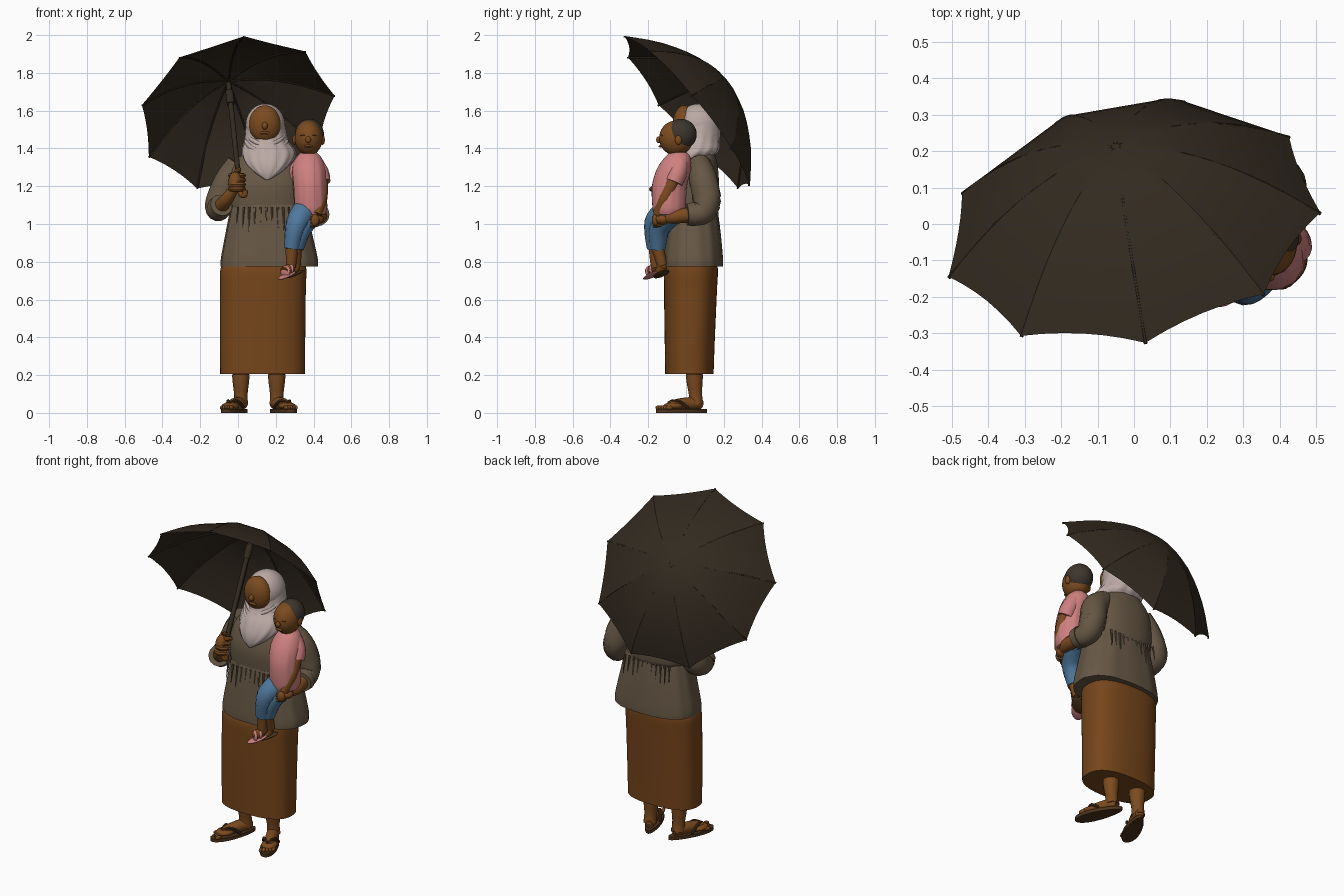
import bpy, bmesh, math
from mathutils import Vector, Matrix

if "Cube" in bpy.data.objects:
    bpy.data.objects.remove(bpy.data.objects["Cube"])

def mat(name, r, g, b):
    m = bpy.data.materials.new(name)
    m.diffuse_color = (r, g, b, 1)
    m.use_nodes = True
    m.node_tree.nodes["Principled BSDF"].inputs["Base Color"].default_value = m.diffuse_color
    return m

SKIN = mat("brown skin", .2, .07, .014)
SKIRT = mat("rust skirt", .18, .06, .011)
BLOUSE = mat("taupe blouse", .135, .096, .06)
SCARF = mat("pale scarf", .5, .4, .375)
PINK = mat("pink cloth", .62, .215, .215)
DENIM = mat("blue denim", .08, .19, .34)
BLACK = mat("umbrella black", .032, .023, .014)
HAIR = mat("dark hair", .046, .036, .026)
SOLE = mat("brown leather", .075, .033, .012)

def make(name, verts, faces, m):
    me = bpy.data.meshes.new(name)
    me.from_pydata([tuple(v) for v in verts], [], faces)
    bm = bmesh.new()
    bm.from_mesh(me)
    bmesh.ops.recalc_face_normals(bm, faces=bm.faces)
    bm.to_mesh(me)
    bm.free()
    me.materials.append(m)
    ob = bpy.data.objects.new(name, me)
    bpy.context.collection.objects.link(ob)
    return ob

def skin_rings(name, rings, m):
    n = len(rings[0])
    faces = [(i*n+j, i*n+(j+1) % n, (i+1)*n+(j+1) % n, (i+1)*n+j)
             for i in range(len(rings)-1) for j in range(n)]
    last = (len(rings)-1)*n
    faces += [tuple(range(n)), tuple(range(last, last+n))]
    return make(name, [v for r in rings for v in r], faces, m)

def smooth_path(pts, k=5):
    """Catmull-Rom interpolation of equal-length tuples."""
    out = []
    for i in range(len(pts)-1):
        p0, p1, p2, p3 = (pts[max(0, min(len(pts)-1, i+d))] for d in (-1, 0, 1, 2))
        for s in range(k):
            t = s/k
            out.append(tuple(.5*(2*b+(c-a)*t+(2*a-5*b+4*c-d)*t*t+(3*b-a-3*c+d)*t**3)
                             for a, b, c, d in zip(p0, p1, p2, p3)))
    return out+[pts[-1]]

def tube(name, pts, m, n=14, k=5):
    """Round limb through (x, y, z, radius) points."""
    path = smooth_path(pts, k)
    rings = []
    for i, p in enumerate(path):
        a, b = path[max(0, i-1)], path[min(len(path)-1, i+1)]
        q = (Vector(b[:3])-Vector(a[:3])).to_track_quat('Z', 'Y')
        rings.append([Vector(p[:3])+q @ Vector((math.cos(2*math.pi*j/n), math.sin(2*math.pi*j/n), 0))*max(p[3], .001)
                      for j in range(n)])
    return skin_rings(name, rings, m)

def loft(name, secs, m, n=64, power=2.0, k=4):
    """Upright body through (cx, cy, z, rx, ry, fold) sections."""
    rings = []
    for cx, cy, z, rx, ry, fold in smooth_path(secs, k):
        ring = []
        for j in range(n):
            a = 2*math.pi*j/n
            c, s = math.cos(a), math.sin(a)
            f = 1+fold*(math.sin(13*a)+.6*math.sin(7*a+1))
            ring.append((cx+rx*f*math.copysign(abs(c)**(2/power), c),
                         cy+ry*f*math.copysign(abs(s)**(2/power), s), z))
        rings.append(ring)
    return skin_rings(name, rings, m)

def ball(name, loc, size, m, turn=0, tilt=0):
    bm = bmesh.new()
    bmesh.ops.create_uvsphere(bm, u_segments=28, v_segments=18, radius=1)
    bm.transform(Matrix.Translation(loc) @ Matrix.Rotation(turn, 4, 'Z') @ Matrix.Rotation(tilt, 4, 'X')
                 @ Matrix.Diagonal((*size, 1)))
    me = bpy.data.meshes.new(name)
    bm.to_mesh(me)
    bm.free()
    me.materials.append(m)
    ob = bpy.data.objects.new(name, me)
    bpy.context.collection.objects.link(ob)
    return ob

# Umbrella canopy: nine tilted panels
C = Vector((-.005, .0, 1.583))
U, V, N = Vector((.515, .109, 0)), Vector((.068, -.32, .412)), Vector((-.162, .767, .623))
def rib(i, s):
    a = math.radians(93.5+40*i)
    return C+(U*math.cos(a)+V*math.sin(a))*s+N*.28*(1-s**1.9)
S, T = 12, 6
verts = [C+N*.28]
for r in range(1, S+1):
    for i in range(9):
        for t in range(T):
            f = t/T
            s = r/S*(1-.022*(r/S)**3*4*f*(1-f))
            verts.append(rib(i, s).lerp(rib(i+1, s), f))
W = 9*T
faces = [(0, 1+j, 1+(j+1) % W) for j in range(W)]
faces += [(1+r*W+j, 1+r*W+(j+1) % W, 1+(r+1)*W+(j+1) % W, 1+(r+1)*W+j)
          for r in range(S-1) for j in range(W)]
canopy = make("umbrella_canopy", verts, faces, BLACK)

# Umbrella ribs, shaft and hooked handle
top, grip = Vector((-.05, .21, 1.745)), Vector((.008, -.145, 1.2))
for i in range(9):
    tube("umbrella_rib", [(*(rib(i, s)-N*.004), .005) for s in (.02, .35, .7, 1.0)], BLACK, 6, 3)
tube("umbrella_shaft", [(*top, .014), (*grip, .014)], BLACK, 12, 1)
tube("umbrella_runner", [(*top.lerp(grip, .08), .021), (*top.lerp(grip, .2), .021)], BLACK, 12, 1)
tube("umbrella_handle", [(.004, -.125, 1.23, .016), (.01, -.15, 1.18, .016), (.02, -.16, 1.155, .016),
                         (.035, -.165, 1.155, .015), (.04, -.165, 1.18, .013)], SKIRT, 12)

# Skirt
loft("skirt", [(.13, .018, .205, .224, .128, 0), (.13, .02, .4, .226, .133, 0), (.132, .024, .65, .227, .14, 0),
               (.135, .028, .77, .226, .14, 0), (.145, .033, .83, .19, .11, 0)], SKIRT, power=2.5)

# Blouse: flared peplum gathered under a bodice
loft("blouse_peplum", [(.165, .036, .775, .257, .16, .006), (.165, .036, .82, .255, .159, .007),
                       (.162, .036, .95, .228, .147, .009), (.16, .035, 1.085, .198, .13, .014),
                       (.16, .035, 1.1, .19, .125, .006)], BLOUSE, n=104, power=2.5)
loft("blouse_bodice", [(.16, .035, 1.07, .19, .125, 0), (.15, .04, 1.1, .2, .132, 0), (.15, .04, 1.2, .205, .135, 0),
                       (.15, .05, 1.29, .19, .12, 0), (.15, .06, 1.345, .155, .1, 0), (.15, .07, 1.39, .09, .08, 0)],
     BLOUSE, power=2.3)
# Gathers under the seam, front and back
for i in range(11):
    x = .0+.03*i
    for y0, y1 in ((-.092, -.106), (.162, .174)):
        tube("blouse_gather", [(x, y0, 1.09, .007), (x+(x-.15)*.04, y1, 1.0-.02*(i % 3), .001)], BLOUSE, 6, 2)

# Woman's sleeves with rolled cuffs, forearms and hands
tube("right_sleeve", [(.0, .06, 1.32, .06), (-.055, .065, 1.23, .07), (-.1, .06, 1.12, .072),
                      (-.105, .0, 1.08, .066), (-.095, -.045, 1.09, .058)], BLOUSE)
tube("right_cuff", [(-.1, -.025, 1.085, .065), (-.088, -.06, 1.1, .06)], BLOUSE, 16, 1)
tube("right_forearm", [(-.1, -.02, 1.085, .042), (-.06, -.1, 1.13, .034), (-.02, -.135, 1.19, .027)], SKIN)
ball("right_hand", (-.015, -.135, 1.22), (.036, .036, .055), SKIN)
for i in range(4):
    z = 1.185+.024*i
    y = -.155+.016*i
    tube("right_finger", [(-.04, y+.015, z, .013), (-.025, y-.02, z, .014), (.01, y-.025, z, .014),
                          (.032, y+.0, z, .012)], SKIN, 8, 3)
tube("right_thumb", [(-.02, -.11, 1.26, .014), (0, -.13, 1.285, .013), (.015, -.135, 1.29, .009)], SKIN, 8, 3)
tube("left_sleeve", [(.28, .07, 1.32, .06), (.36, .09, 1.24, .074), (.395, .11, 1.12, .076),
                     (.41, .08, 1.06, .066), (.425, .02, 1.05, .056)], BLOUSE)
tube("left_cuff", [(.42, .045, 1.052, .064), (.427, .005, 1.05, .058)], BLOUSE, 16, 1)
tube("left_forearm", [(.42, .04, 1.05, .042), (.435, -.05, 1.04, .038), (.425, -.1, 1.03, .028)], SKIN)
ball("left_hand", (.41, -.125, 1.025), (.045, .04, .03), SKIN, .6)
for i in range(4):
    tube("left_finger", [(.42, -.135, 1.045-.016*i, .012), (.385, -.165, 1.04-.016*i, .012),
                         (.35, -.17, 1.035-.016*i, .009)], SKIN, 8, 3)

# Woman's head and wrapped scarf with draped folds
ball("scarf_hood", (.145, .067, 1.523), (.106, .12, .114), SCARF)
loft("scarf_drape", [(.155, -.1, 1.235, .012, .012, 0), (.157, -.08, 1.27, .065, .04, .02), (.16, -.02, 1.32, .12, .095, .02),
                     (.162, .04, 1.38, .143, .128, .02), (.15, .066, 1.44, .118, .113, .015),
                     (.145, .073, 1.53, .104, .11, 0)], SCARF)
for w, z, y, d in ((.09, 1.46, -.045, .045), (.105, 1.43, -.07, .06), (.115, 1.39, -.09, .075)):
    tube("scarf_fold", [(.148-w, .03, z+.01, .012), (.148-w*.72, y*.45, z-d*.45, .013), (.15, y, z-d, .014),
                        (.15+w*.72, y*.45, z-d*.45, .013), (.152+w, .03, z+.01, .012)], SCARF, 10)
ball("woman_face", (.142, -.01, 1.528), (.084, .06, .1), SKIN)

# Facial features shared by both heads
def features(who, x, y, z, k):
    ball(who+"_nose", (x, y-.004*k, z-.01*k), (.016*k, .016*k, .02*k), SKIN)
    ball(who+"_lips", (x, y+.006*k, z-.048*k), (.026*k, .01*k, .009*k), SKIN)
    tube(who+"_mouth", [(x-.022*k, y+.004*k, z-.046*k, .002), (x, y-.004*k, z-.05*k, .003),
                        (x+.022*k, y+.004*k, z-.046*k, .002)], HAIR, 6, 3)
    for s in (-1, 1):
        tube(who+"_eye", [(x+s*.016*k, y+.005*k, z+.016*k, .002), (x+s*.032*k, y+.008*k, z+.018*k, .003),
                          (x+s*.048*k, y+.016*k, z+.014*k, .002)], HAIR, 6, 3)
features("woman", .142, -.068, 1.53, 1)
features("child", .372, -.14, 1.455, .9)

# Child's head
ball("child_head", (.374, -.052, 1.455), (.074, .09, .093), SKIN)
ball("child_hair", (.378, -.027, 1.474), (.077, .084, .082), HAIR, 0, .2)
tube("child_neck", [(.375, -.035, 1.34, .04), (.375, -.04, 1.42, .042)], SKIN, 12, 1)
for s in (-1, 1):
    ball("child_ear", (.374+s*.074, -.04, 1.445), (.012, .018, .026), SKIN)

# Child's shirt, sleeves and arms
loft("child_shirt", [(.385, -.09, 1.05, .075, .078, 0), (.385, -.09, 1.09, .086, .088, .01), (.38, -.088, 1.2, .088, .092, .014),
                     (.375, -.065, 1.29, .088, .09, .008), (.375, -.045, 1.35, .068, .07, 0),
                     (.375, -.04, 1.38, .04, .042, 0)], PINK, n=48)
tube("child_left_sleeve", [(.405, -.03, 1.325, .045), (.432, -.045, 1.27, .05), (.442, -.065, 1.22, .048)], PINK)
tube("child_left_arm", [(.44, -.06, 1.25, .036), (.438, -.11, 1.14, .036), (.415, -.15, 1.05, .027)], SKIN)
ball("child_left_hand", (.405, -.16, 1.02), (.026, .02, .032), SKIN)
tube("child_right_sleeve", [(.34, -.03, 1.325, .044), (.31, -.03, 1.27, .046), (.3, -.02, 1.22, .04)], PINK)

# Child's jeans, legs and sandals: (hip, knee, hem, ankle, toe)
legs = [((.36, -.1, 1.07), (.31, -.165, 1.0), (.285, -.165, .87), (.28, -.16, .77), (.245, -.195, .745)),
        ((.385, -.08, 1.06), (.335, -.14, .98), (.305, -.15, .87), (.305, -.125, .78), (.29, -.135, .75))]
for i, (hip, knee, hem, ankle, toe) in enumerate(legs):
    tube("child_jeans", [(*hip, .072), (*knee, .058), (*hem, .042)], DENIM)
    tube("child_leg", [(*hem, .034), (*ankle, .027)], SKIN, 12, 3)
    tube("child_foot", [(*ankle, .027), (*toe, .028)], SKIN, 12, 3)
    d = Vector(toe)-Vector(ankle)
    a = math.atan2(d.x, -d.y)
    mid = Vector(ankle).lerp(Vector(toe), .6)
    ball("child_sandal_sole", mid-Vector((0, 0, .027)), (.034, .06, .01), (PINK, SOLE)[i], a, .35)
    for f in (.3, .85)[:2-2*i]:
        ball("child_sandal_strap", Vector(ankle).lerp(Vector(toe), f), (.035, .014, .031), PINK, a)

# Woman's legs, feet and sandals, mirrored about her centre line
for s in (-1, 1):
    x = .11+s*.095
    tube("woman_leg", [(x, .045, .3, .052), (x, .045, .18, .045), (x, .05, .1, .036), (x, .055, .045, .038)], SKIN)
    turn = s*.4
    place = Matrix.Translation((x, .05, 0)) @ Matrix.Rotation(turn, 4, 'Z')
    put = lambda px, py, pz: place @ Vector((s*px, py, pz))
    tube("woman_foot", [(*put(0, .035, .042), .024), (*put(0, 0, .05), .034), (*put(.002, -.08, .046), .033),
                        (*put(.005, -.15, .036), .026)], SKIN)
    ball("foot_ball", put(.005, -.13, .036), (.045, .055, .02), SKIN, turn)
    for i in range(5):
        ball("toe", put(-.03+.017*i, -.197+.008*i, .028), (.01, .02, .012), SKIN, turn)
    # Sole: outline extruded upwards
    outline = [(math.sin(2*math.pi*j/32)*(.046-.01*math.cos(2*math.pi*j/32)),
                -.08+.146*math.cos(2*math.pi*j/32)) for j in range(32)]
    skin_rings("sandal_sole", [[put(px, py, z) for px, py in outline] for z in (0, .02)], SOLE)
    for e in (-1, 1):
        tube("sandal_strap", [(*put(0, -.155, .055), .006), (*put(e*.028, -.11, .064), .008),
                              (*put(e*.044, -.06, .025), .008)], SOLE, 8, 4)

# Shading: smooth bodies, crisp canopy panels
bpy.ops.object.select_all(action='SELECT')
bpy.context.view_layer.objects.active = canopy
bpy.ops.object.shade_smooth_by_angle(angle=math.radians(40))
bpy.ops.object.select_all(action='DESELECT')
canopy.select_set(True)
bpy.ops.object.shade_smooth_by_angle(angle=math.radians(14))
